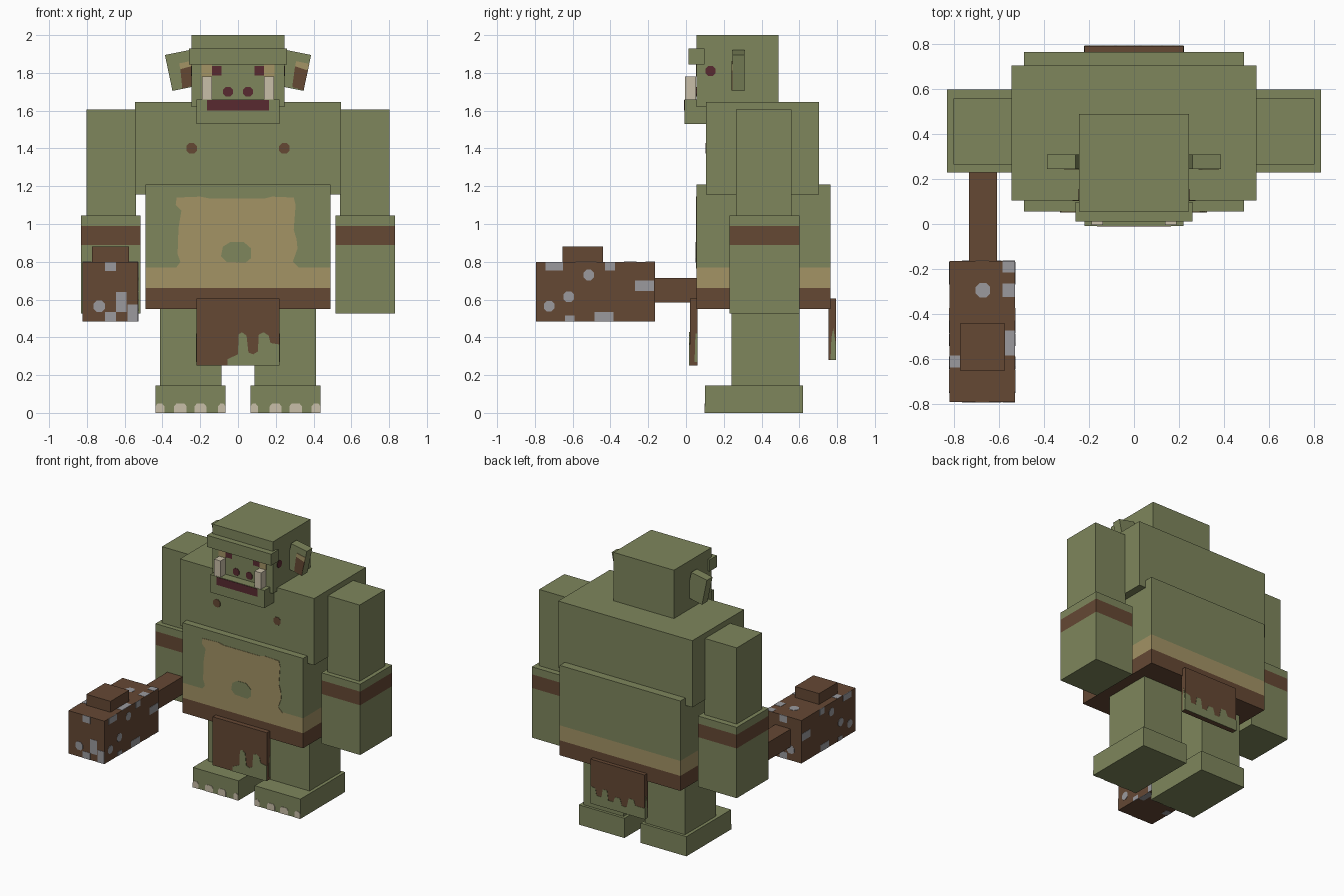
import bpy, bmesh, math

cube = bpy.data.objects.get("Cube")
if cube:
    bpy.data.objects.remove(cube, do_unlink=True)


def material(name, rgb):
    lin = [((c / 255 + 0.055) / 1.055) ** 2.4 for c in rgb] + [1.0]
    m = bpy.data.materials.new(name)
    m.use_nodes = True
    m.diffuse_color = lin
    bsdf = next(n for n in m.node_tree.nodes if n.type == 'BSDF_PRINCIPLED')
    bsdf.inputs["Base Color"].default_value = lin
    bsdf.inputs["Roughness"].default_value = 0.9
    return m


GREEN = material("skin_green", (126, 134, 92))
TAN = material("belly_tan", (163, 147, 101))
BROWN = material("leather_brown", (101, 72, 52))
RED = material("dark_red", (88, 42, 48))
BONE = material("bone", (201, 191, 168))
GREY = material("stone_grey", (155, 154, 158))


def finish(bm, name, mats):
    bmesh.ops.recalc_face_normals(bm, faces=bm.faces)
    me = bpy.data.meshes.new(name)
    bm.to_mesh(me)
    bm.free()
    for m in mats:
        me.materials.append(m)
    ob = bpy.data.objects.new(name, me)
    bpy.context.collection.objects.link(ob)
    return ob


def box(name, x, y, z, mat, bands=()):
    """Box from ranges; bands are (z_low, z_high, material) stripes around it."""
    bm = bmesh.new()
    bmesh.ops.create_cube(bm, size=1)
    for v in bm.verts:
        v.co = [r[0] if c < 0 else r[1] for r, c in zip((x, y, z), v.co)]
    for level in {h for b in bands for h in b[:2]}:
        if z[0] < level < z[1]:
            bmesh.ops.bisect_plane(bm, geom=bm.verts[:] + bm.edges[:] + bm.faces[:],
                                   plane_co=(0, 0, level), plane_no=(0, 0, 1))
    for f in bm.faces:
        for i, (lo, hi, _) in enumerate(bands):
            if lo <= f.calc_center_median().z < hi:
                f.material_index = i + 1
    return finish(bm, name, [mat] + [b[2] for b in bands])


def prism(name, pts, axis, lo, hi, mat):
    """Extrude a flat outline along an axis; pts use the two other axes in order."""
    bm = bmesh.new()
    rings = []
    for d in (lo, hi):
        ring = []
        for a, b in pts:
            co = [a, b]
            co.insert(axis, d)
            ring.append(bm.verts.new(co))
        rings.append(ring)
    r0, r1 = rings
    bm.faces.new(r0)
    bm.faces.new(r1)
    for i in range(len(pts)):
        j = (i + 1) % len(pts)
        bm.faces.new((r0[i], r0[j], r1[j], r1[i]))
    return finish(bm, name, [mat])


def plate(name, pts, axis, at, out, mat, lift=0.003):
    """Thin painted detail sitting on a face at `at`, facing `out` (+1 or -1)."""
    return prism(name, pts, axis, at - out * 0.002, at + out * lift, mat)


def rect(a0, a1, b0, b1):
    return [(a0, b0), (a1, b0), (a1, b1), (a0, b1)]


def spot(a, b, r):
    k = r * 0.45
    return [(a + r, b + k), (a + k, b + r), (a - k, b + r), (a - r, b + k),
            (a - r, b - k), (a - k, b - r), (a + k, b - r), (a + r, b - k)]


# Torso
box("chest", (-.545, .545), (.105, .705), (1.155, 1.645), GREEN)
box("belly", (-.49, .49), (.055, .765), (.55, 1.21), GREEN,
    [(.55, .66, BROWN), (.66, .77, TAN)])
plate("belly_patch", [(-.33, .765), (-.305, .80), (-.32, .84), (-.315, .98), (-.30, 1.07),
                      (-.33, 1.10), (-.325, 1.14), (-.20, 1.145), (-.15, 1.135), (.14, 1.135),
                      (.18, 1.145), (.295, 1.14), (.305, 1.10), (.295, .97), (.31, .92),
                      (.315, .87), (.29, .80), (.325, .765)], 1, .055, -1, TAN)
plate("navel", [(-.09, .83), (-.06, .80), (.04, .795), (.07, .82), (.07, .87),
                (.03, .905), (-.04, .905), (-.08, .88)], 1, .055, -1, GREEN, .006)

# Head
box("head", (-.245, .245), (.055, .49), (1.62, 2.0), GREEN)
box("brow", (-.26, .26), (.012, .097), (1.845, 1.93), GREEN)
box("jaw", (-.22, .22), (-.008, .11), (1.53, 1.66), GREEN)
plate("mouth", rect(-.165, .165, 1.60, 1.657), 1, -.008, -1, RED)

for s, side in ((1, "left"), (-1, "right")):
    def mx(a, b):
        return (a, b) if s > 0 else (-b, -a)

    # Face details
    box(side + "_tusk", mx(.138, .19), (-.005, .054), (1.655, 1.78), BONE)
    plate(side + "_eye", rect(*mx(.087, .137), 1.787, 1.837), 1, .055, -1, RED)
    plate(side + "_eye_corner", rect(*mx(.137, .193), 1.78, 1.845), 1, .055, -1, TAN)
    plate(side + "_temple_eye", spot(.13, 1.81, .026), 0, s * .245, s, RED)
    plate(side + "_nostril", spot(s * .053, 1.70, .026), 1, .055, -1, RED)
    plate(side + "_nipple", spot(s * .245, 1.40, .028), 1, .105, -1, BROWN)

    # Ears lean outwards
    prism(side + "_ear", [(s * a, b) for a, b in
                          ((.26, 1.92), (.387, 1.895), (.347, 1.705), (.22, 1.73))],
          1, .245, .31, GREEN)

    # Arms
    box(side + "_upper_arm", mx(.54, .803), (.265, .558), (1.0, 1.605), GREEN)
    box(side + "_forearm", mx(.517, .832), (.23, .60), (.525, 1.045), GREEN,
        [(.89, .99, BROWN)])

    # Legs, feet and toenails
    box(side + "_leg", mx(.087, .413), (.24, .60), (.14, .56), GREEN)
    box(side + "_foot", mx(.066, .437), (.10, .62), (0, .145), GREEN)
    for i, (a, b) in enumerate(((.066, .105), (.168, .23), (.272, .338), (.39, .437))):
        nail = [(a, 0), (b, 0), (b, .035), (b - .012, .05), (a + .012, .05), (a, .035)]
        plate(f"{side}_toenail_{i + 1}", [(s * p, q) for p, q in nail], 1, .10, -1, BONE)

# Painted ear insides
plate("left_ear_inner", [(.302, 1.835), (.37, 1.812), (.347, 1.708), (.287, 1.725)],
      1, .245, -1, BROWN)
plate("left_ear_tip", [(.308, 1.862), (.378, 1.848), (.37, 1.812), (.302, 1.835)],
      1, .245, -1, TAN)
plate("right_ear_inner", [(-.305, 1.82), (-.246, 1.835), (-.246, 1.73), (-.295, 1.718)],
      1, .245, -1, BROWN)
plate("right_ear_tip", [(-.312, 1.85), (-.25, 1.863), (-.246, 1.835), (-.305, 1.82)],
      1, .245, -1, TAN)

# Loincloth, with a ragged green lower edge
box("front_cloth", (-.22, .22), (.02, .06), (.25, .605), BROWN)
plate("front_cloth_tear", [(-.055, .25), (-.055, .285), (0, .31), (.003, .415), (.02, .427),
                           (.045, .41), (.055, .32), (.08, .31), (.105, .325), (.11, .415),
                           (.135, .427), (.162, .41), (.172, .37), (.22, .362), (.22, .25)],
      1, .02, -1, GREEN)
box("back_cloth", (-.22, .22), (.755, .793), (.28, .605), BROWN)
plate("back_cloth_tear", [(.22, .28), (.22, .41), (.18, .40), (.17, .35), (.13, .35),
                          (.12, .41), (.085, .41), (.075, .34), (.035, .34), (.02, .38),
                          (-.02, .38), (-.035, .33), (-.075, .33), (-.09, .40), (-.13, .40),
                          (-.145, .36), (-.22, .36), (-.22, .28)], 1, .793, 1, GREEN, .002)
for s in (-1, 1):
    plate("front_cloth_edge", [(.045, .27), (.06, .27), (.06, .42), (.05, .42)],
          0, s * .22, s, GREEN)
    plate("back_cloth_edge", [(.765, .28), (.793, .28), (.793, .36), (.78, .45), (.77, .40)],
          0, s * .22, s, GREEN)

# Club
box("club_handle", (-.735, .0 - .61), (-.17, .25), (.585, .715), BROWN)
box("club_head", (-.822, -.53), (-.793, -.165), (.485, .80), BROWN)
box("club_knob", (-.773, -.577), (-.655, -.44), (.80, .88), BROWN)

# Stone flecks: (axis, face position, facing, round spots, blocks)
side_spots = [(-.515, .73, .028), (-.62, .615, .028), (-.725, .565, .028)]
side_blocks = [(-.745, -.65, .755, .80), (-.43, -.375, .755, .80), (-.27, -.17, .645, .70),
               (-.64, -.59, .485, .515), (-.485, -.385, .485, .535)]
end_spots = [(-.735, .565, .03)]
end_blocks = [(-.705, -.645, .75, .80), (-.645, -.59, .535, .64), (-.705, -.645, .485, .535),
              (-.585, -.53, .485, .575)]
top_spots = [(-.673, -.295, .032)]
top_blocks = [(-.585, -.53, -.325, -.265), (-.585, -.53, -.215, -.165),
              (-.575, -.53, -.585, -.475), (-.822, -.775, -.64, -.585)]
faces = [(0, -.53, 1, side_spots, side_blocks), (0, -.822, -1, side_spots, side_blocks),
         (1, -.793, -1, end_spots, end_blocks), (1, -.165, 1, end_spots, end_blocks),
         (2, .80, 1, top_spots, top_blocks), (2, .485, -1, top_spots, top_blocks)]
for axis, at, out, spots, blocks in faces:
    for p in spots:
        plate("club_fleck", spot(*p), axis, at, out, GREY, .002)
    for p in blocks:
        plate("club_fleck", rect(*p), axis, at, out, GREY, .002)
